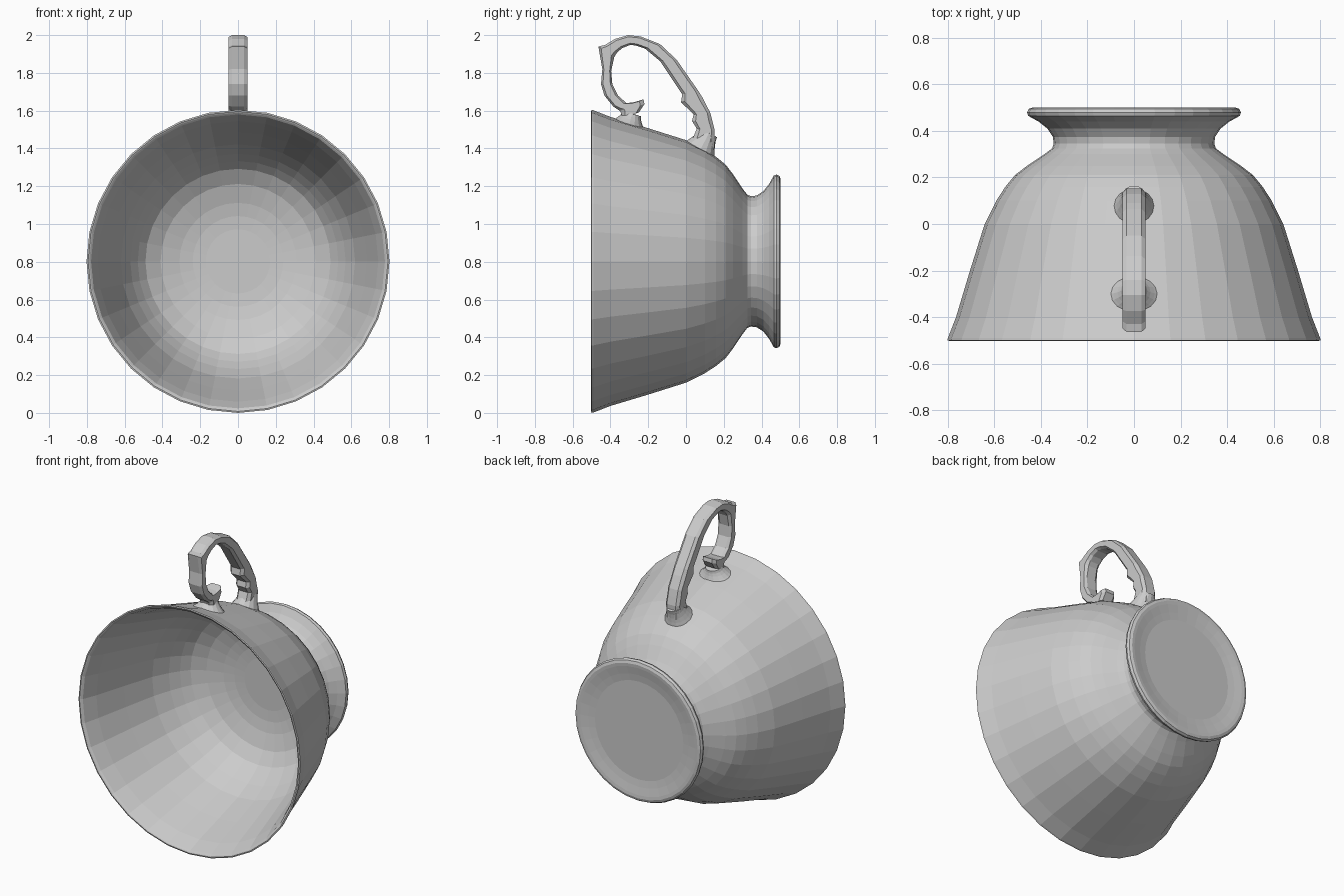
import bpy, bmesh, math

AXIS_Z = 0.802   # height of the cup's axis, which runs along y
SIDES = 32

china = bpy.data.materials.new("plain grey china")
china.diffuse_color = (0.6, 0.6, 0.6, 1)


def skin(name, rings):
    """Join rings of points into a closed tube with flat ends."""
    bm = bmesh.new()
    rings = [[bm.verts.new(p) for p in ring] for ring in rings]
    for a, b in zip(rings, rings[1:]):
        for i in range(len(a)):
            j = (i + 1) % len(a)
            bm.faces.new((a[i], a[j], b[j], b[i]))
    bm.faces.new(rings[0])
    bm.faces.new(rings[-1])
    bmesh.ops.recalc_face_normals(bm, faces=bm.faces)
    mesh = bpy.data.meshes.new(name)
    bm.to_mesh(mesh)
    bm.free()
    mesh.materials.append(china)
    bpy.context.collection.objects.link(bpy.data.objects.new(name, mesh))


def circle(n):
    return [(math.cos(math.tau * i / n), math.sin(math.tau * i / n)) for i in range(n)]


def handle_section(oy, oz, iy, iz, w=0.049, c=0.35):
    """Chamfered box section between an outer and an inner point."""
    corners = ((0, c - 1), (0, 1 - c), (c / 2, 1), (1 - c / 2, 1),
               (1, 1 - c), (1, c - 1), (1 - c / 2, -1), (c / 2, -1))
    return [(x * w, oy + (iy - oy) * t, oz + (iz - oz) * t) for t, x in corners]


def handle_foot(name, y, z, slope, length, width, height):
    """Oval foot flaring out onto the sloping, rounded cup wall."""
    s, c = math.sin(slope), math.cos(slope)
    rings = []
    for i in range(5):
        h = height * (i / 4) - 0.008
        k = (1 - i / 4) ** 1.5
        a = 0.048 + (length - 0.048) * k
        b = 0.05 + (width - 0.05) * k
        rings.append([(b * v, y + a * u * c + h * s,
                       z - a * u * s + h * c - (b * v) ** 2 / 1.4)
                      for u, v in circle(16)])
    skin(name, rings)


# Bowl: the wall is used twice, for the inside and the outside
wall = [(-0.49, 0.80), (-0.4, 0.765), (-0.2, 0.705), (0, 0.642), (0.1, 0.592),
        (0.16, 0.553), (0.21, 0.512), (0.25, 0.46)]
floor = [(0.31, 0.17), (0.305, 0.24), (0.292, 0.31), (0.26, 0.41)]
inside = [(y, r - 0.022) for y, r in reversed(wall[:-1])]
rim = [(-0.498, 0.787), (-0.502, 0.794), (-0.5, 0.802)]
# Narrow neck, flared foot and shallow recessed base
base = [(0.30, 0.385), (0.325, 0.352), (0.345, 0.345), (0.375, 0.349), (0.41, 0.372),
        (0.44, 0.41), (0.465, 0.455), (0.48, 0.46), (0.495, 0.452), (0.501, 0.435),
        (0.499, 0.415), (0.49, 0.365), (0.484, 0.32)]
skin("cup_body", [[(r * u, y, AXIS_Z + r * v) for u, v in circle(SIDES)]
                  for y, r in floor + inside + rim + wall + base])

# Handle: from the back foot, up over the top, down to the curled scroll
path = [(0.15, 1.405, 0.035, 1.45), (0.152, 1.495, 0.057, 1.505),
        (0.14, 1.545, 0.032, 1.545), (0.128, 1.59, 0.04, 1.58),
        (0.09, 1.665, -0.026, 1.645), (0.065, 1.705, -0.02, 1.687),
        (-0.05, 1.87, -0.137, 1.862), (-0.137, 1.952, -0.216, 1.928),
        (-0.24, 1.993, -0.265, 1.945), (-0.306, 2.0, -0.295, 1.948),
        (-0.375, 1.98, -0.338, 1.931), (-0.43, 1.947, -0.365, 1.908),
        (-0.464, 1.94, -0.38, 1.883), (-0.443, 1.82, -0.396, 1.81),
        (-0.45, 1.74, -0.39, 1.74), (-0.432, 1.68, -0.36, 1.68),
        (-0.385, 1.622, -0.315, 1.64), (-0.358, 1.604, -0.275, 1.645),
        (-0.35, 1.598, -0.225, 1.66), (-0.345, 1.59, -0.22, 1.635),
        (-0.338, 1.565, -0.25, 1.59)]
skin("handle", [handle_section(*p) for p in path])

# Feet joining the handle to the cup
handle_foot("front_handle_foot", -0.3, 1.535, 0.3, 0.085, 0.11, 0.06)
handle_foot("back_handle_foot", 0.078, 1.402, 0.5, 0.088, 0.09, 0.1)
